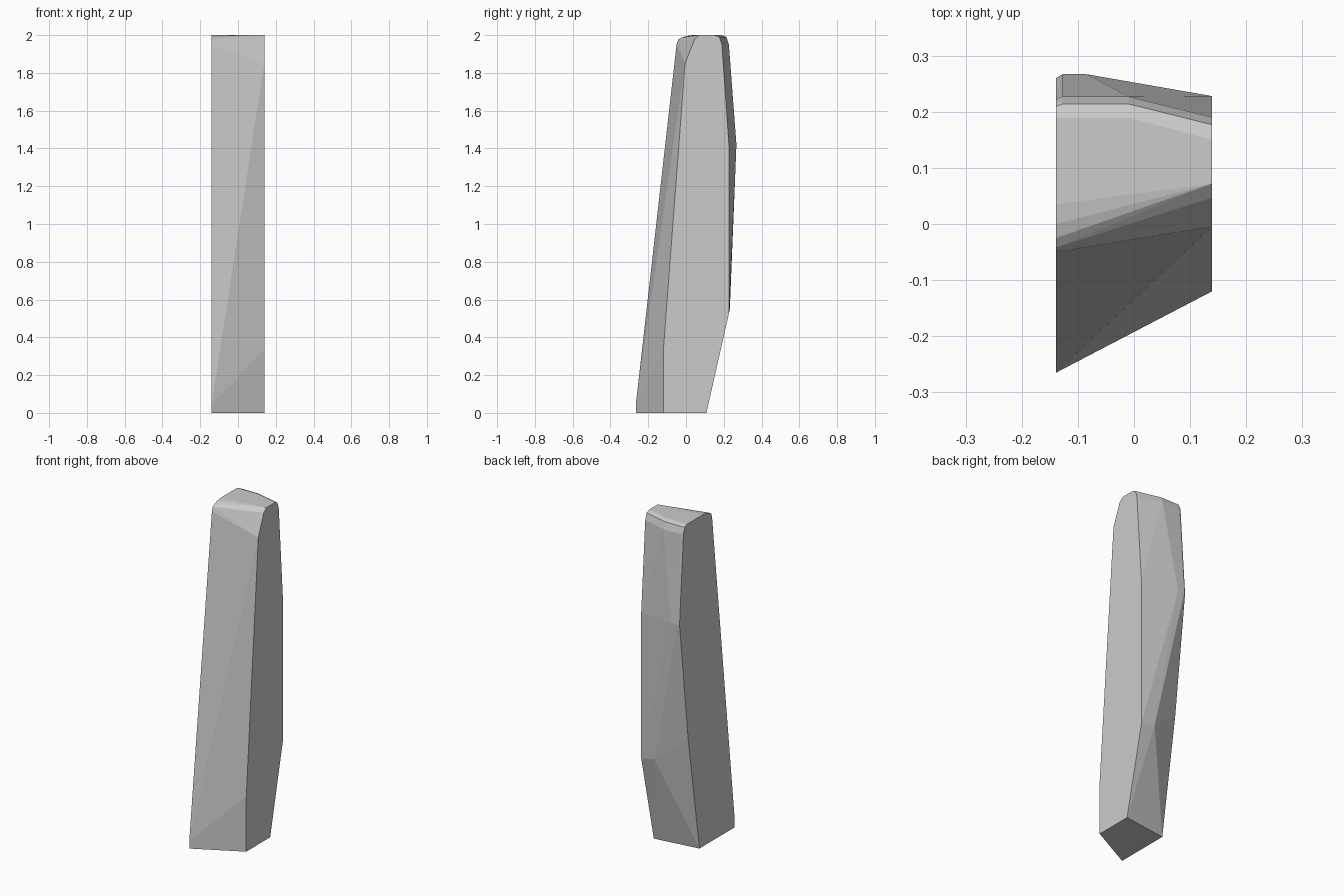
import bpy
import bmesh
from math import radians

default_cube = bpy.data.objects.get("Cube")
if default_cube:
    bpy.data.objects.remove(default_cube, do_unlink=True)

HALF_WIDTH = 0.139


def flat_material(name, value):
    """One plain grey material, shown in viewport and render."""
    material = bpy.data.materials.new(name)
    material.use_nodes = True
    colour = (value, value, value, 1)
    material.diffuse_color = colour
    shader = material.node_tree.nodes["Principled BSDF"]
    shader.inputs["Base Color"].default_value = colour
    return material


def hull_object(name, sections, material):
    """Skin a convex block around (y, z) outlines placed along x."""
    bm = bmesh.new()
    for x, outline in sections:
        for y, z in outline:
            bm.verts.new((x, y, z))
    result = bmesh.ops.convex_hull(bm, input=bm.verts[:])
    # Remove points that ended up inside the skin
    spare = set(result["geom_interior"]) | set(result["geom_unused"])
    loose = [v for v in spare if isinstance(v, bmesh.types.BMVert)]
    bmesh.ops.delete(bm, geom=loose, context="VERTS")
    # Merge coplanar triangles into clean flat facets
    bmesh.ops.dissolve_limit(bm, angle_limit=radians(0.3),
                             verts=bm.verts[:], edges=bm.edges[:])
    bmesh.ops.recalc_face_normals(bm, faces=bm.faces[:])
    mesh = bpy.data.meshes.new(name)
    bm.to_mesh(mesh)
    bm.free()
    mesh.materials.append(material)
    block = bpy.data.objects.new(name, mesh)
    bpy.context.scene.collection.objects.link(block)
    return block


# Wide flat side, from the bottom front up and over to the bottom back
wide_side = [
    (-0.265, 0), (-0.265, 0.05), (-0.05, 1.95), (-0.042, 1.975),
    (-0.025, 1.987), (0, 1.995), (0.035, 2),
    (0.19, 2), (0.21, 1.99), (0.222, 1.96),
    (0.26, 1.42), (0.178, 0.7), (0.07, 0),
]

# Narrow flat side, in the same order
narrow_side = [
    (-0.12, 0), (-0.12, 0.33), (-0.005, 1.85), (0.047, 1.98),
    (0.072, 2), (0.15, 2), (0.177, 1.99), (0.19, 1.95),
    (0.228, 1.41), (0.228, 0.53), (0.108, 0),
]

# Extra ridge points: rounded rear crown and the facets of the back
rear_crown = [(0.19, 2), (0.214, 1.99), (0.227, 1.95)]
back_ridge = [(0.267, 1.42)]
lower_back_knee = [(0.232, 0.55)]

hull_object("tapered_block", [
    (-HALF_WIDTH, wide_side),
    (-0.127, back_ridge + rear_crown),
    (-0.085, back_ridge),
    (-0.01, rear_crown),
    (0.05, lower_back_knee),
    (HALF_WIDTH, narrow_side),
], flat_material("plain_grey", 0.6))
